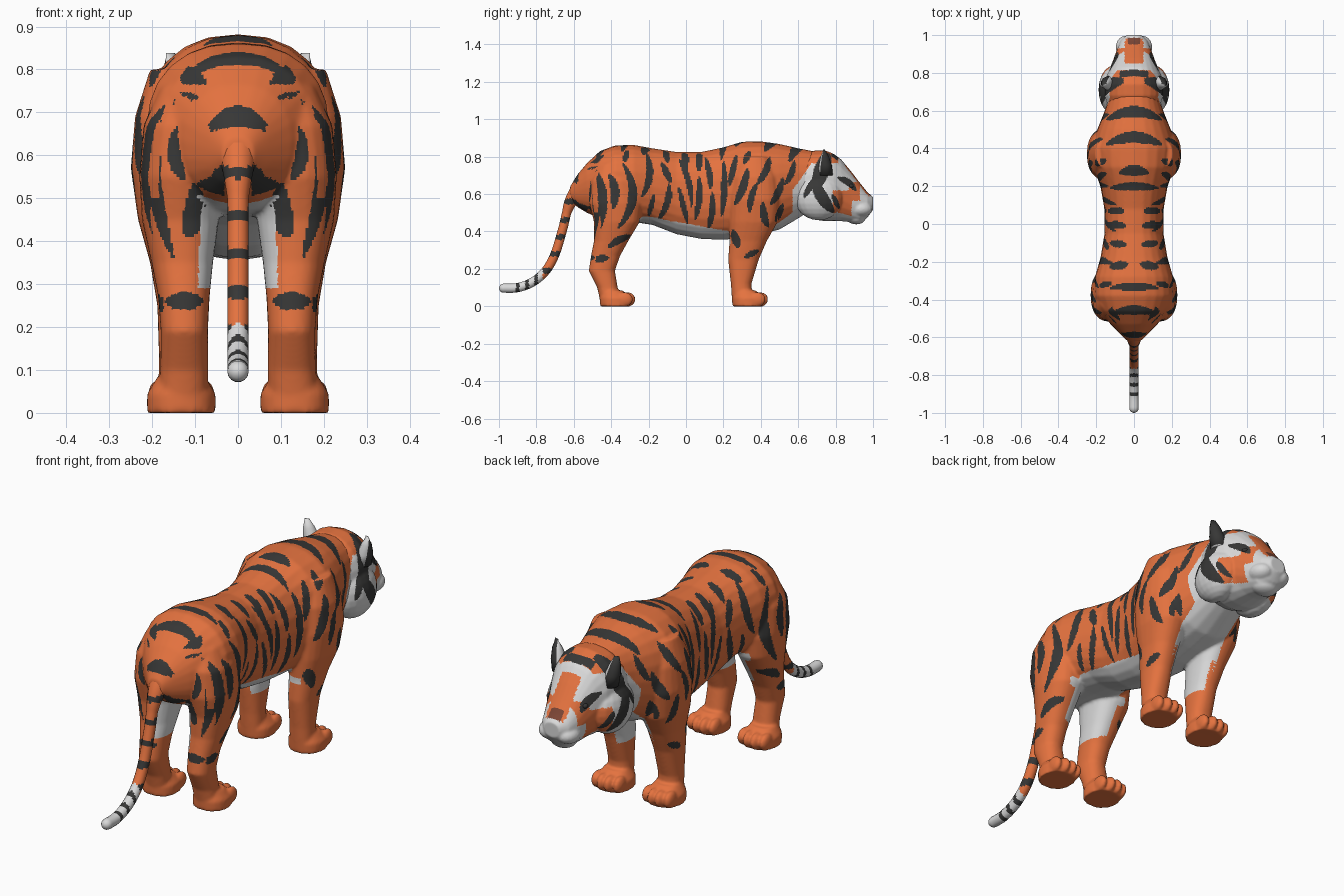
import bpy, bmesh, math
from mathutils import Vector, Matrix


def material(name, rgb):
    m = bpy.data.materials.new(name)
    m.diffuse_color = (*rgb, 1)
    return m


MATS = [material("orange fur", (0.78, 0.17, 0.05)), material("black fur", (0.038, 0.038, 0.037)),
        material("white fur", (0.70, 0.70, 0.70)), material("nose brown", (0.20, 0.06, 0.035))]
ORANGE, BLACK, WHITE, NOSE = range(4)


# ---- helpers ----
def oval(c, u, v, n=24, p=2.3):
    ring = []
    for i in range(n):
        a = 2 * math.pi * i / n
        ca, sa = math.cos(a), math.sin(a)
        ring.append(Vector(c) + Vector(u) * math.copysign(abs(ca) ** (2 / p), ca)
                    + Vector(v) * math.copysign(abs(sa) ** (2 / p), sa))
    return ring


def loft(bm, rings):
    rows = [[bm.verts.new(p) for p in r] for r in rings]
    n = len(rows[0])
    for a, b in zip(rows, rows[1:]):
        for i in range(n):
            bm.faces.new((a[i], a[(i + 1) % n], b[(i + 1) % n], b[i]))
    bm.faces.new(rows[0])
    bm.faces.new(rows[-1])


def along_y(bm, table):      # rows: y, bottom z, top z, half width
    loft(bm, [oval((0, y, (b + t) / 2), (w, 0, 0), (0, 0, (t - b) / 2)) for y, b, t, w in table])


def along_z(bm, table, s):   # rows: z, centre y, centre x, radius y, radius x
    loft(bm, [oval((s * x, y, z), (rx, 0, 0), (0, ry, 0)) for z, y, x, ry, rx in table])


def ball(bm, c, r):
    bmesh.ops.create_uvsphere(bm, u_segments=20, v_segments=12, radius=1,
                              matrix=Matrix.Translation(c) @ Matrix.Diagonal((*r, 1)))


def finish(name, bm, rule, voxel=0, smooth=5):
    bmesh.ops.recalc_face_normals(bm, faces=bm.faces)
    me = bpy.data.meshes.new(name)
    bm.to_mesh(me)
    bm.free()
    ob = bpy.data.objects.new(name, me)
    bpy.context.collection.objects.link(ob)
    if voxel:                # fuse the overlapping volumes into one skin
        r = ob.modifiers.new("fuse", "REMESH")
        r.mode, r.voxel_size = "VOXEL", voxel
        m = ob.modifiers.new("soften", "SMOOTH")
        m.factor, m.iterations = 0.5, smooth
        dg = bpy.context.evaluated_depsgraph_get()
        me = bpy.data.meshes.new_from_object(ob.evaluated_get(dg))
        ob.modifiers.clear()
        ob.data = me
    me.materials.clear()
    for m in MATS:
        me.materials.append(m)
    for f in me.polygons:
        f.material_index = rule(f.center, f.normal)
        f.use_smooth = True
    return ob


def in_stripe(u, v, s):      # tapered, bent stripe between two points
    u0, v0, u1, v1, w, bend = s
    du, dv = u1 - u0, v1 - v0
    L = math.hypot(du, dv)
    t = ((u - u0) * du + (v - v0) * dv) / (L * L)
    if not 0 < t < 1:
        return False
    k = 4 * t * (1 - t)
    return abs(((v - v0) * du - (u - u0) * dv) / L - bend * k) < 1.15 * w * k ** 0.6


def hit(u, v, stripes):
    return any(in_stripe(u, v, s) for s in stripes)


# ---- stripes ----
HIND = [(-.43, .83, -.53, .74, .015, 0), (-.48, .73, -.47, .40, .022, .03),
        (-.41, .71, -.39, .52, .021, .02), (-.34, .77, -.37, .41, .021, .07), (-.31, .84, -.33, .77, .014, 0),
        (-.21, .82, -.24, .58, .017, .03), (-.42, .31, -.29, .38, .017, .01), (-.50, .25, -.41, .26, .017, 0)]
FLANK = [(-.13, .77, -.08, .66, .016, 0), (-.09, .66, -.15, .46, .016, .02), (-.04, .79, .03, .53, .014, .02),
         (-.04, .64, .01, .44, .013, 0), (.07, .70, .05, .46, .015, .01), (.10, .80, .13, .62, .014, .01),
         (.14, .61, .12, .41, .015, .01), (.20, .78, .19, .48, .015, .01), (-.17, .60, -.2, .48, .012, 0)]
FORE = [(.27, .81, .23, .64, .014, 0), (.33, .74, .26, .54, .019, .01), (.38, .66, .34, .50, .016, -.01),
        (.45, .80, .38, .65, .017, .01), (.41, .56, .44, .42, .018, -.01), (.52, .69, .45, .54, .017, .01),
        (.52, .55, .48, .45, .014, 0), (.58, .78, .53, .65, .015, .01), (.25, .41, .28, .31, .019, 0),
        (.31, .26, .39, .30, .014, 0), (.34, .83, .31, .76, .014, 0)]
TOP = [(-.07, .69, .07, .69, .02, .01), (-.15, .55, .15, .55, .026, .045), (-.15, .42, .15, .42, .027, .04),
       (-.08, .27, .08, .27, .024, .015), (-.13, .19, .13, .19, .019, .01), (.05, .07, .14, .07, .018, 0),
       (.04, -.01, .14, 0, .017, 0), (.04, -.11, .13, -.10, .018, 0), (.03, -.21, .13, -.23, .02, 0),
       (-.13, -.34, .13, -.34, .018, .01), (-.11, -.47, .11, -.47, .022, .015)]
REAR = [(-.075, .66, .075, .66, .022, .03), (.05, .61, .12, .41, .034, -.01),
        (.18, .74, .15, .36, .015, .03), (.13, .68, .13, .54, .017, .015), (.08, .26, .17, .26, .018, 0),
        (.09, .735, .17, .74, .009, 0)]


def body_rule(p, n):
    ax, y, z = abs(p.x), p.y, p.z
    side = n.x * (1 if p.x > 0 else -1)
    if z < .2:
        return ORANGE
    if y > .57 + .7 * max(0, z - .62) and z < .8:           # neck ruff
        return WHITE
    if -.26 < y < .25 and z < .415 - .22 * y and z > .33 and ax < .16:
        return WHITE
    if side < -.55 and (.29 if y < 0 else .22) < z < .62:
        return WHITE
    if n.z < -.4 and .3 < z < .55 and ax < .12 and y > -.5:
        return WHITE
    if y > .42 and ax < .10 and n.z < -.2 and z < .6:
        return WHITE
    if n.y < -.5 and y < -.4 and z < .765 and (side < .6 or z < .5):
        return BLACK if hit(ax, z, REAR) else ORANGE
    if n.z > .4 and z > .7 and hit(ax, y, TOP):
        return BLACK
    if side > .3 and not (n.z > .75 and ax < .12):
        group = HIND if y < -.26 else (HIND + FLANK if y < -.1 else FLANK + FORE)
        if hit(y, z, group):
            return BLACK
    return ORANGE


# ---- body, legs and paws ----
bm = bmesh.new()
along_y(bm, [(-.62, .57, .64, .035), (-.58, .53, .705, .075), (-.53, .50, .765, .125), (-.46, .47, .83, .18),
             (-.38, .46, .86, .213), (-.28, .45, .863, .207), (-.18, .435, .845, .178), (-.05, .385, .825, .156),
             (.08, .36, .825, .157), (.2, .355, .85, .178), (.3, .365, .88, .215), (.4, .385, .882, .228),
             (.5, .41, .868, .195), (.6, .47, .845, .155), (.68, .52, .83, .13)])
HIND_LEG = [(.76, -.39, .10, .08, .08), (.67, -.385, .12, .125, .10), (.55, -.375, .133, .142, .097),
            (.45, -.37, .134, .122, .09), (.35, -.40, .13, .092, .072), (.27, -.43, .126, .078, .06),
            (.19, -.45, .125, .07, .055), (.10, -.42, .125, .055, .056), (0, -.40, .13, .052, .058)]
FORE_LEG = [(.80, .37, .12, .08, .085), (.69, .37, .14, .125, .10), (.57, .37, .147, .138, .103),
            (.45, .36, .143, .13, .09), (.35, .333, .135, .10, .07), (.25, .307, .13, .082, .058),
            (.12, .295, .13, .055, .054), (0, .30, .13, .052, .056)]
for s in (-1, 1):
    for leg, py in ((HIND_LEG, -.378), (FORE_LEG, .332)):
        along_z(bm, leg, s)
        along_z(bm, [(0, py, .132, .082, .08), (.045, py, .132, .084, .08), (.085, py - .015, .132, .055, .055)], s)
        for i in range(4):   # toes
            ball(bm, (s * (.075 + .038 * i), py + (.066 if i in (1, 2) else .052), .037), (.021, .042, .039))
finish("body_and_legs", bm, body_rule, voxel=.007, smooth=6)

# ---- head ----
FACE = [(.76, .83, .69, .62, .036, 0), (.68, .68, .79, .50, .028, -.01), (.69, .69, .63, .58, .014, 0),
        (.81, .69, .91, .62, .016, .01), (.78, .60, .82, .52, .012, 0)]


def head_rule(p, n):
    ax, y, z = abs(p.x), p.y, p.z
    if .952 < y < .985 and ax < .034 and z > .55:
        return NOSE
    if ax > .055 and hit(y, z, FACE):
        return BLACK
    if n.z > .3 and abs(y - .80 + .1 * ax) < .018 and ax < .075:
        return BLACK
    if y > .98:
        return WHITE
    if y > .815 and z > .60 and (ax < .05 and y > .85):     # nose bridge
        return ORANGE
    if y > .815 and z > .665:                               # brow
        return WHITE
    if n.z < -.65 or (y > .885 and z < .565) or (y > .93 and ax > .045):   # chin and muzzle
        return WHITE
    if y > .785 and z < .62 or y > .87:                     # cheek
        return ORANGE
    return ORANGE if y < .815 and (z > .765 or y < .57 + .7 * (z - .62)) else WHITE


bm = bmesh.new()
along_y(bm, [(.575, .53, .74, .12), (.62, .495, .805, .14), (.68, .465, .832, .158), (.74, .455, .835, .158),
             (.79, .455, .815, .145), (.83, .455, .785, .126), (.88, .45, .725, .106), (.93, .445, .66, .088),
             (.97, .475, .61, .072), (1.0, .515, .585, .04)])
ball(bm, (0, .91, .47), (.06, .05, .032))         # chin
for s in (-1, 1):
    ball(bm, (s * .045, .935, .52), (.052, .062, .042))   # muzzle pads
    ball(bm, (s * .105, .71, .58), (.083, .13, .12))      # cheek ruff
finish("head", bm, head_rule, voxel=.005, smooth=8)

# ---- ears and eyes ----
for s, tag in ((-1, "left"), (1, "right")):
    bm = bmesh.new()
    loft(bm, [oval((s * x, y, z), (s * rx, .3 * rx, 0), (-s * .01, ry, 0), n=12, p=2)
              for x, y, z, rx, ry in ((.125, .745, .70, .04, .04), (.14, .745, .755, .034, .034),
                                      (.15, .742, .80, .022, .022), (.157, .738, .838, .004, .004))])
    finish("ear_" + tag, bm, lambda p, n: BLACK if n.x * s + .9 * n.y > .35 else WHITE)
    bm = bmesh.new()
    ball(bm, (s * .093, .882, .643), (.012, .014, .011))
    finish("eye_" + tag, bm, lambda p, n: BLACK)

# ---- tail ----
PATH = [Vector((0, y, z)) for y, z in ((-.52, .64), (-.57, .62), (-.625, .54), (-.66, .41), (-.70, .28),
                                       (-.75, .19), (-.82, .13), (-.90, .10), (-.975, .097), (-1.05, .10))]


def spline(a, b, c, d, t):
    return .5 * (2 * b + (c - a) * t + (2 * a - 5 * b + 4 * c - d) * t * t + (3 * b - a - 3 * c + d) * t ** 3)


pts = [spline(*PATH[i:i + 4], k / 12) for i in range(len(PATH) - 3) for k in range(12)] + [PATH[-2]]
rings = []
for i, p in enumerate(pts):
    d = (pts[min(i + 1, len(pts) - 1)] - pts[max(i - 1, 0)]).normalized()
    r = .025 + .025 * max(0, 1 - i / 16)
    rings.append(oval(p, (r, 0, 0), Vector((1, 0, 0)).cross(d) * r, n=14, p=2))
for h in (.4, .75, .97):     # rounded tip
    r = .025 * math.sqrt(1 - h * h)
    rings.append(oval(pts[-1] - Vector((0, .025 * h, 0)), (r, 0, 0), Vector((1, 0, 0)).cross(d) * r, n=14, p=2))


def tail_rule(p, n):
    if p.y < -.765:
        return BLACK if any(abs(p.y - b) < .0095 for b in (-.80, -.85, -.90)) else WHITE
    return BLACK if any(abs(p.z - b) < .014 for b in (.56, .46, .37, .28, .19)) else ORANGE


bm = bmesh.new()
loft(bm, rings)
finish("tail", bm, tail_rule)
